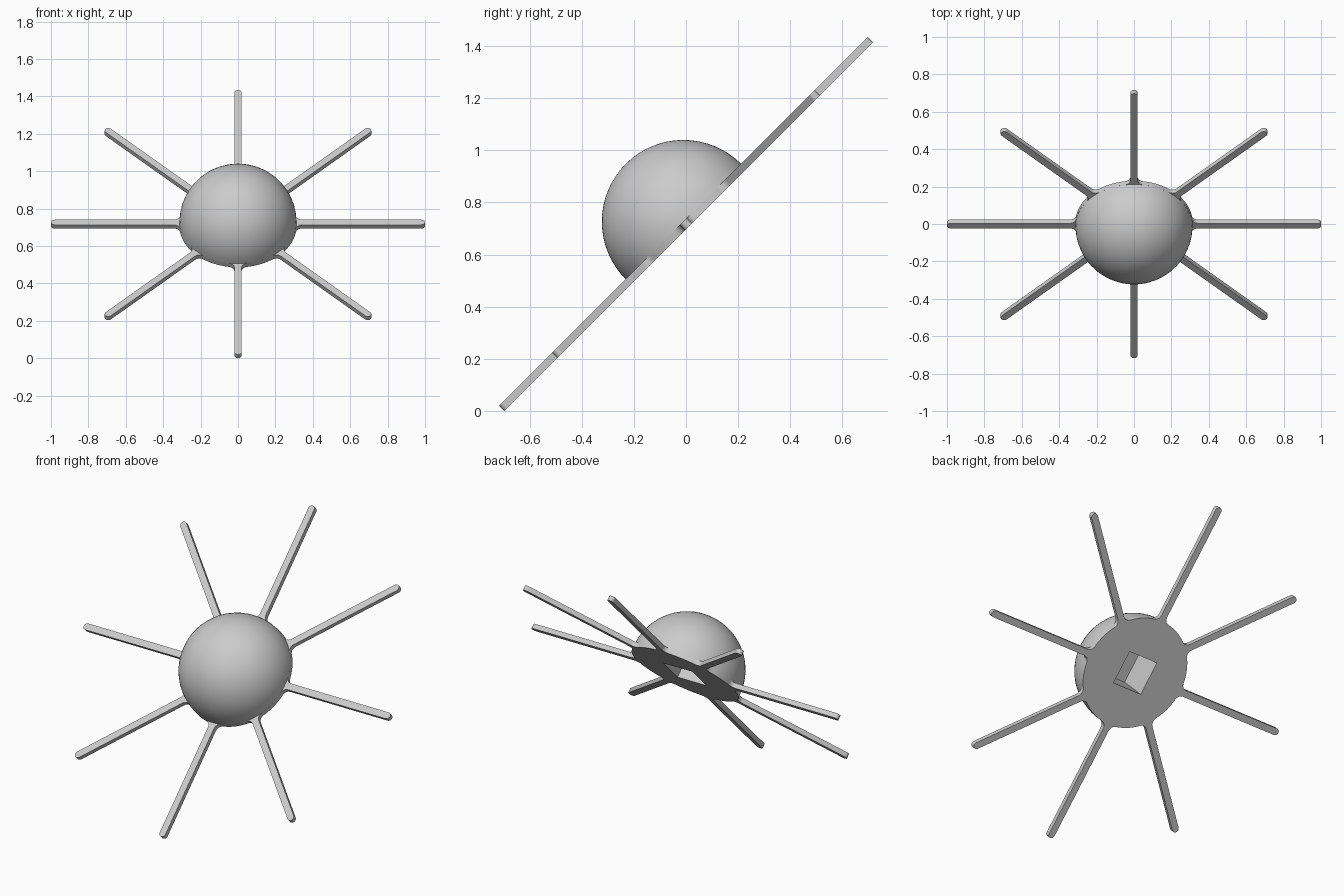
import bpy, bmesh, math
from mathutils import Matrix

if "Cube" in bpy.data.objects:
    bpy.data.objects.remove(bpy.data.objects["Cube"])

RADIUS = 0.313       # dome and hub disc
THICK = 0.028        # plate thickness
HALF_WIDTH = 0.019   # half the width of a spoke
FILLET = 0.035       # rounding where spokes meet the hub
POCKET = 0.19        # side and depth of the square socket
SPOKES = 8

# Everything is built flat, then leaned back 45 degrees and stood on the ground
lift = (1 + THICK / 2) * math.sqrt(0.5)
TILT = Matrix.Translation((0, 0, lift)) @ Matrix.Rotation(math.radians(45), 4, 'X')

grey = bpy.data.materials.new("light_grey")
grey.use_nodes = True
colour = (0.6, 0.6, 0.6, 1)
grey.diffuse_color = colour
grey.node_tree.nodes["Principled BSDF"].inputs["Base Color"].default_value = colour


def add_object(name, bm):
    bmesh.ops.recalc_face_normals(bm, faces=bm.faces)
    mesh = bpy.data.meshes.new(name)
    bm.to_mesh(mesh)
    bm.free()
    mesh.materials.append(grey)
    obj = bpy.data.objects.new(name, mesh)
    bpy.context.collection.objects.link(obj)
    obj.matrix_world = TILT
    return obj


def arc(cx, cy, r, start, end, steps):
    angles = [start + (end - start) * i / steps for i in range(steps + 1)]
    return [(cx + r * math.cos(a), cy + r * math.sin(a)) for a in angles]


def spoke_outline():
    """Half spoke from tip to hub, mirrored to give a full one."""
    cy = HALF_WIDTH + FILLET
    cx = math.sqrt((RADIUS + FILLET) ** 2 - cy ** 2)
    hub_angle = math.atan2(cy, cx)
    half = arc(1 - HALF_WIDTH, 0, HALF_WIDTH, 0, math.pi / 2, 6)
    half += arc(cx, cy, FILLET, -math.pi / 2, hub_angle - math.pi, 6)
    half += arc(0, 0, RADIUS, hub_angle, math.pi / SPOKES, 6)[1:]
    mirrored = [(x, -y) for x, y in reversed(half[1:-1])]
    return mirrored + half


# Hub disc with radiating spokes, one continuous plate
bm = bmesh.new()
verts = []
for i in range(SPOKES):
    a = 2 * math.pi * i / SPOKES
    c, s = math.cos(a), math.sin(a)
    verts += [bm.verts.new((x * c - y * s, x * s + y * c, -THICK / 2))
              for x, y in spoke_outline()]
face = bm.faces.new(verts)
top = bmesh.ops.extrude_face_region(bm, geom=[face])
bmesh.ops.translate(bm, vec=(0, 0, THICK),
                    verts=[v for v in top["geom"] if isinstance(v, bmesh.types.BMVert)])
plate = add_object("spoked_plate", bm)

# Solid hemisphere on the plate
bm = bmesh.new()
bmesh.ops.create_uvsphere(bm, u_segments=64, v_segments=32, radius=RADIUS)
cut = bmesh.ops.bisect_plane(bm, geom=bm.verts[:] + bm.edges[:] + bm.faces[:],
                             plane_co=(0, 0, 0), plane_no=(0, 0, 1), clear_inner=True)
bmesh.ops.holes_fill(bm, edges=[e for e in bm.edges if e.is_boundary])
bmesh.ops.translate(bm, vec=(0, 0, THICK / 2), verts=bm.verts)
dome = add_object("dome", bm)

# Square socket cut up through the plate into the dome
bm = bmesh.new()
bmesh.ops.create_cube(bm, size=1)
bmesh.ops.scale(bm, vec=(POCKET, POCKET, POCKET * 2), verts=bm.verts)
bmesh.ops.translate(bm, vec=(0, 0, -THICK / 2), verts=bm.verts)
cutter = add_object("socket_cutter", bm)
cutter.hide_render = True

for obj in (plate, dome):
    bpy.ops.object.select_all(action='DESELECT')
    obj.select_set(True)
    bpy.context.view_layer.objects.active = obj
    mod = obj.modifiers.new("socket", 'BOOLEAN')
    mod.operation = 'DIFFERENCE'
    mod.solver = 'EXACT'
    mod.object = cutter
    bpy.ops.object.modifier_apply(modifier=mod.name)
    bpy.ops.object.shade_smooth_by_angle(angle=math.radians(35))
bpy.data.objects.remove(cutter)
